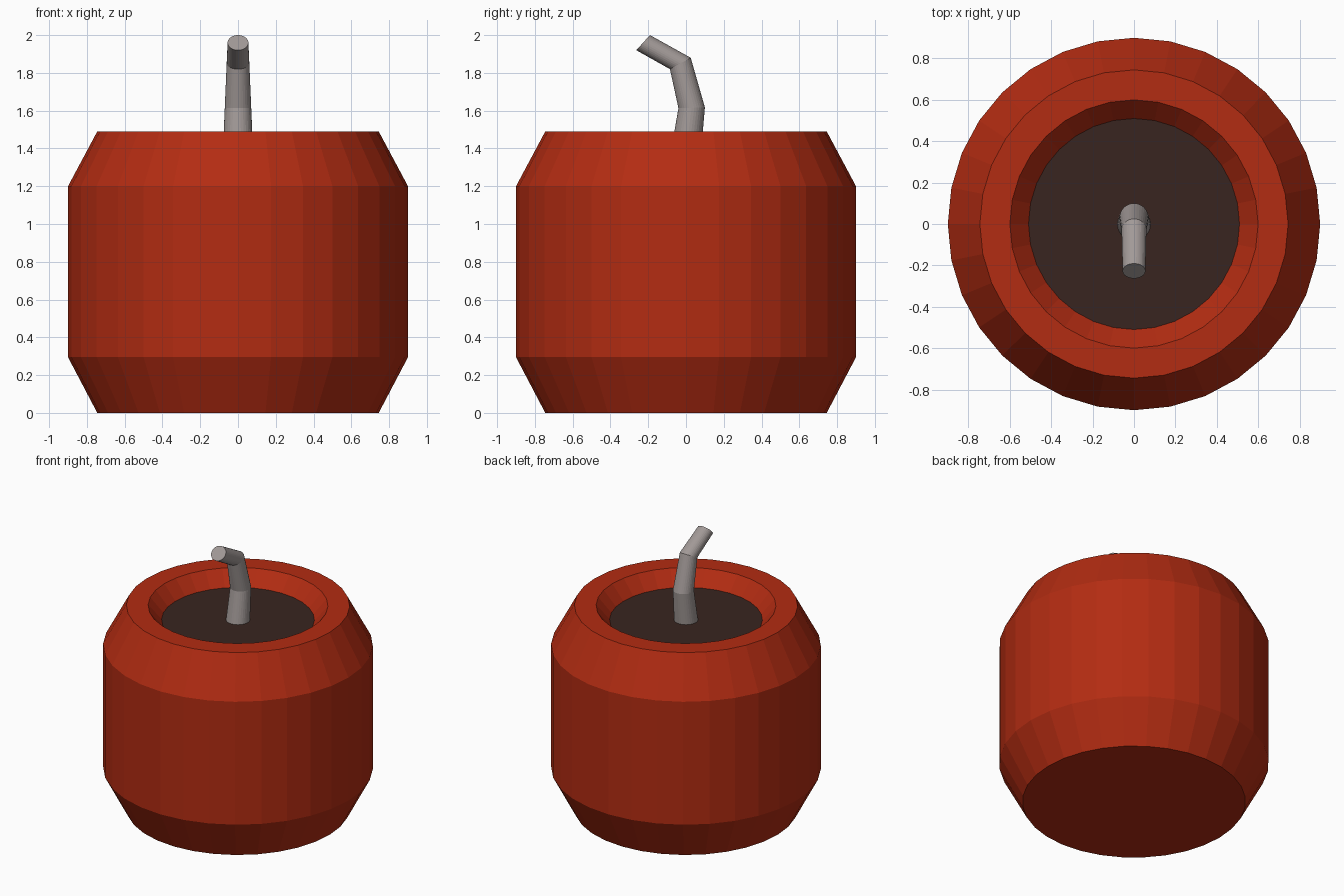
import bpy, bmesh
from math import sin, cos, pi, hypot

if "Cube" in bpy.data.objects:
    bpy.data.objects.remove(bpy.data.objects["Cube"])

SIDES = 32


def material(name, rgb):
    m = bpy.data.materials.new(name)
    m.diffuse_color = (*rgb, 1)
    m.use_nodes = True
    m.node_tree.nodes["Principled BSDF"].inputs["Base Color"].default_value = m.diffuse_color
    return m


def ring(bm, cy, cz, rx, dy, dz):
    """Ring centred on (0, cy, cz): half-width rx in x, second half-axis (dy, dz)."""
    return [bm.verts.new((rx * sin(2 * pi * i / SIDES),
                          cy + dy * cos(2 * pi * i / SIDES),
                          cz + dz * cos(2 * pi * i / SIDES))) for i in range(SIDES)]


def loft(name, rings, mat, cap_start=False, cap_end=False):
    bm = bmesh.new()
    loops = [ring(bm, *r) for r in rings]
    for a, b in zip(loops, loops[1:]):
        for i in range(SIDES):
            j = (i + 1) % SIDES
            bm.faces.new((a[j], a[i], b[i], b[j]))
    if cap_start:
        bm.faces.new(loops[0])
    if cap_end:
        bm.faces.new(loops[-1][::-1])
    me = bpy.data.meshes.new(name)
    bm.to_mesh(me)
    bm.free()
    me.materials.append(mat)
    ob = bpy.data.objects.new(name, me)
    bpy.context.collection.objects.link(ob)
    return ob


red = material("red", (0.45, 0.025, 0.006))
dark = material("dark_brown", (0.04, 0.018, 0.014))
grey = material("grey", (0.36, 0.32, 0.31))

# Barrel body with chamfered ends and a sloped recess wall on top
profile = [(0.745, 0), (0.9, 0.295), (0.9, 1.2), (0.745, 1.49), (0.6, 1.49), (0.51, 1.385)]
loft("body", [(0, z, r, r, 0) for r, z in profile], red, cap_start=True)

# Dark recess floor
loft("recess_floor", [(0, 1.385, 0.51, 0.51, 0)], dark, cap_end=True)

# Bent fuse: y, z, half-width, then tilted half-axis of each ring
loft("fuse", [(0, 1.385, 0.08, 0.08, 0),
              (0.03, 1.615, 0.07, 0.07, 0.002),
              (-0.03, 1.85, 0.06, 0.055, 0.03),
              (-0.227, 1.96, 0.055, 0.036, 0.04)], grey, cap_end=True)
